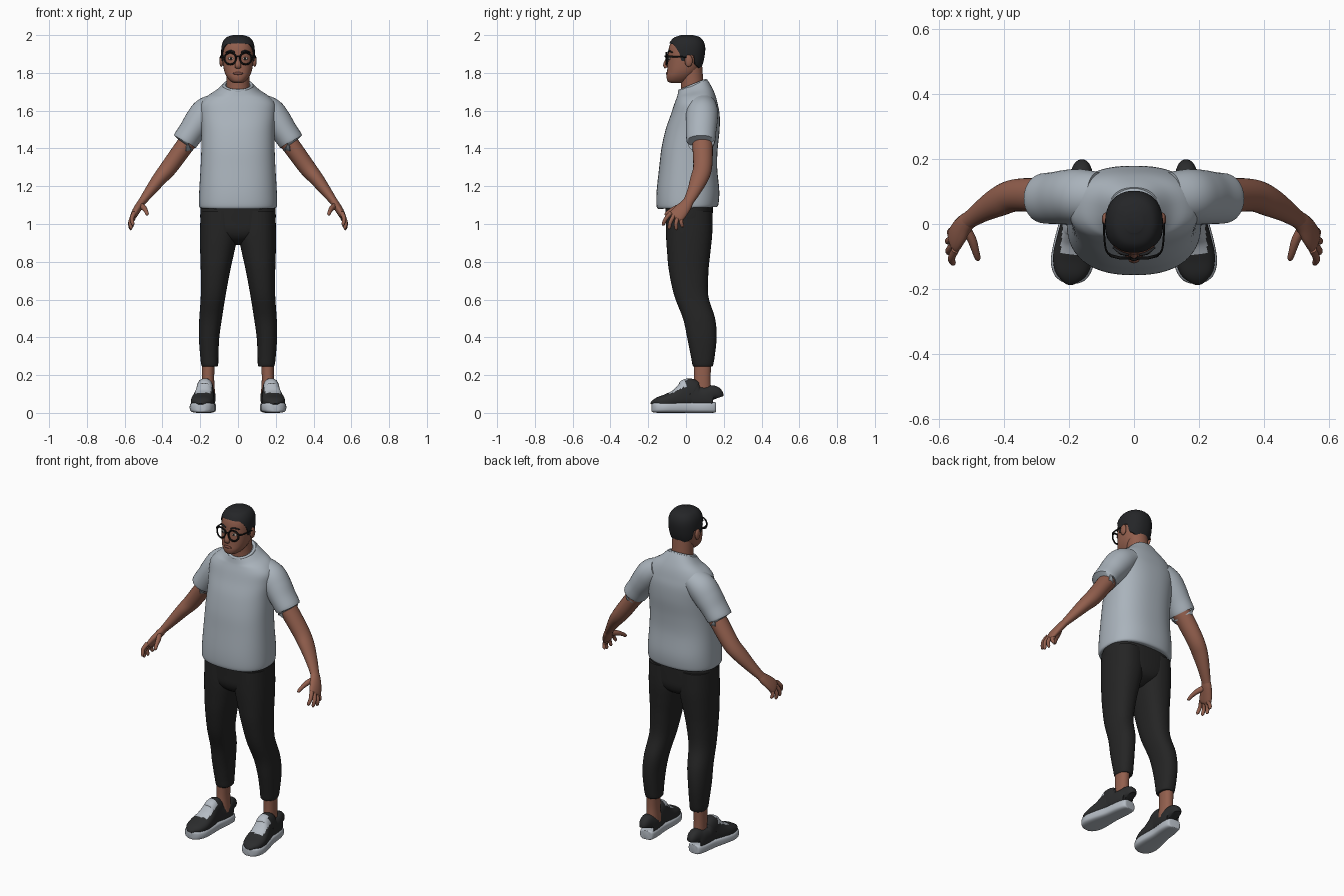
import bpy, bmesh, math
from mathutils import Vector

if "Cube" in bpy.data.objects:
    bpy.data.objects.remove(bpy.data.objects["Cube"])


def material(name, rgb):
    m = bpy.data.materials.new(name)
    m.diffuse_color = (*rgb, 1)
    m.use_nodes = True
    m.node_tree.nodes["Principled BSDF"].inputs["Base Color"].default_value = m.diffuse_color
    return m


SKIN = material("skin", (0.29, 0.115, 0.075))
LIP = material("lip", (0.20, 0.07, 0.05))
SHIRT = material("shirt_grey", (0.40, 0.45, 0.50))
SOLE = material("sole_grey", (0.46, 0.50, 0.55))
PANTS = material("trouser_black", (0.018, 0.018, 0.018))
SHOE = material("shoe_black", (0.024, 0.025, 0.026))
HAIR = material("hair_black", (0.018, 0.019, 0.021))
FRAME = material("frame_black", (0.006, 0.006, 0.006))
WHITE = material("eye_white", (0.55, 0.52, 0.48))


def smooth_rows(rows, n=5):
    """Catmull-Rom interpolation between profile rows."""
    rows = [tuple(r) for r in rows]
    p = [rows[0]] + rows + [rows[-1]]
    out = []
    for i in range(1, len(p) - 2):
        for k in range(n):
            t = k / n
            out.append([0.5 * (2 * b + (c - a) * t + (2 * a - 5 * b + 4 * c - d) * t * t
                               + (3 * b - a - 3 * c + d) * t ** 3)
                        for a, b, c, d in zip(*p[i - 1:i + 3])])
    return out + [list(rows[-1])]


def unit(a, e):
    """Point on a superellipse of exponent e."""
    c, s = math.cos(a), math.sin(a)
    return (math.copysign(abs(c) ** (2 / e), c), math.copysign(abs(s) ** (2 / e), s))


def finish(ob, mat, mirror=False, angle=50):
    me = ob.data
    if not me.materials:
        me.materials.append(mat)
    for f in me.polygons:
        f.use_smooth = True
    me.set_sharp_from_angle(angle=math.radians(angle))
    if mirror:
        ob.modifiers.new("mirror", 'MIRROR')
    return ob


def skin_rings(name, rings, mat, mirror=False, cap=True):
    """Bridge a list of equal-length vertex rings into a closed surface."""
    bm = bmesh.new()
    vs = [[bm.verts.new(p) for p in r] for r in rings]
    for a, b in zip(vs, vs[1:]):
        for i in range(len(a)):
            j = (i + 1) % len(a)
            bm.faces.new((a[i], a[j], b[j], b[i]))
    if cap:
        bm.faces.new(vs[0])
        bm.faces.new(vs[-1])
    bmesh.ops.recalc_face_normals(bm, faces=bm.faces)
    me = bpy.data.meshes.new(name)
    bm.to_mesh(me)
    bm.free()
    ob = bpy.data.objects.new(name, me)
    bpy.context.collection.objects.link(ob)
    return finish(ob, mat, mirror)


def stack(name, rows, mat, mirror=False, e=2.2, seg=40, n=5):
    """Horizontal slices: (z, x_min, x_max, y_front, y_back, tilt)."""
    rings = []
    for z, x0, x1, y0, y1, tilt in smooth_rows(rows, n):
        ring = []
        for i in range(seg):
            u, v = unit(2 * math.pi * i / seg, e)
            dy = v * (y1 - y0) / 2
            ring.append(((x0 + x1) / 2 + u * (x1 - x0) / 2, (y0 + y1) / 2 + dy, z + tilt * dy))
        rings.append(ring)
    return skin_rings(name, rings, mat, mirror)


def tube(name, rows, mat, mirror=False, ref=(0, -1, 0), e=2, seg=20, n=5):
    """Sweep along a path: (x, y, z, radius along ref, radius across)."""
    rows = smooth_rows(rows, n)
    pts = [Vector(r[:3]) for r in rows]
    rings = []
    for i, r in enumerate(rows):
        t = (pts[min(i + 1, len(pts) - 1)] - pts[max(i - 1, 0)]).normalized()
        u = Vector(ref)
        u = (u - t * u.dot(t)).normalized()
        w = t.cross(u)
        rings.append([pts[i] + u * r[3] * c + w * r[4] * s for c, s in
                      (unit(2 * math.pi * k / seg, e) for k in range(seg))])
    return skin_rings(name, rings, mat, mirror)


def ball(name, loc, size, mat, mirror=False):
    bm = bmesh.new()
    bmesh.ops.create_uvsphere(bm, u_segments=20, v_segments=12, radius=1)
    for v in bm.verts:
        v.co = Vector(loc) + Vector(a * b for a, b in zip(v.co, size))
    me = bpy.data.meshes.new(name)
    bm.to_mesh(me)
    bm.free()
    ob = bpy.data.objects.new(name, me)
    bpy.context.collection.objects.link(ob)
    return finish(ob, mat, mirror)


def sym(rows):
    return [(z, -w, w, a, b, t) for z, w, a, b, t in rows]


# Shirt body, collar and sleeves
stack("shirt_body", sym([
    (1.085, .185, -.135, .15, .03), (1.087, .202, -.15, .165, .03), (1.11, .207, -.157, .173, .02),
    (1.18, .205, -.155, .176, 0), (1.3, .198, -.142, .165, 0), (1.4, .194, -.13, .168, 0),
    (1.5, .194, -.108, .178, 0), (1.58, .2, -.08, .178, 0), (1.635, .197, -.062, .168, 0),
    (1.675, .165, -.05, .155, .08), (1.705, .115, -.045, .135, .25),
    (1.735, .078, -.04, .112, .4)]), SHIRT, e=2.4, seg=56)
bpy.ops.mesh.primitive_torus_add(major_radius=.073, minor_radius=.009, major_segments=40,
                                 minor_segments=10, location=(0, .035, 1.732),
                                 rotation=(math.radians(22), 0, 0))
bpy.context.object.name = "shirt_collar"
finish(bpy.context.object, SHIRT)
tube("sleeve", [(.11, .085, 1.63, .075, .065), (.165, .085, 1.592, .084, .08),
                (.205, .083, 1.545, .084, .078), (.245, .08, 1.49, .08, .07),
                (.278, .079, 1.443, .077, .068), (.281, .079, 1.438, .072, .063)],
     SHIRT, True, seg=32)

# Trousers
stack("trouser_hips", sym([
    (.89, .03, -.03, .06, 0), (.92, .10, -.08, .115, 0), (.96, .175, -.103, .137, 0),
    (1.02, .199, -.107, .141, 0), (1.12, .196, -.11, .142, 0)]), PANTS, e=2.5)
stack("trouser_leg", [
    (.247, .12, .18, .05, .13, 0), (.25, .106, .193, .036, .142, 0), (.3, .104, .2, .026, .152, 0),
    (.4, .099, .207, .006, .162, 0), (.5, .085, .205, -.016, .154, 0),
    (.62, .066, .197, -.062, .118, 0), (.75, .042, .197, -.09, .119, 0),
    (.85, .02, .2, -.1, .129, 0), (.95, .001, .201, -.106, .139, 0),
    (1.07, .002, .198, -.106, .14, 0)], PANTS, True, e=2.3)
stack("ankle", [(.09, .12, .192, .035, .135, 0), (.18, .126, .191, .042, .13, 0),
                (.28, .122, .19, .04, .135, 0)], SKIN, True)


# Shoes: the centre line turns outward towards the toe
def foot_x(y):
    return .160 + .037 * (.15 - y) / .33


tube("shoe_sole", [(foot_x(y), y, .029, w, h) for y, w, h in [
    (.157, .02, .022), (.15, .04, .028), (.10, .05, .029), (.02, .052, .029), (-.06, .063, .029),
    (-.12, .066, .029), (-.16, .052, .028), (-.178, .03, .024), (-.182, .012, .018)]],
     SOLE, True, ref=(1, 0, 0), e=3.5, seg=32)
upper = tube("shoe_upper", [(foot_x(y), y, (top + .025) / 2, w, (top - .025) / 2)
                            for y, w, top in [
    (.150, .022, .12), (.142, .038, .145), (.11, .046, .138), (.06, .047, .142), (.03, .046, .168),
    (.015, .046, .183), (-.01, .049, .158), (-.05, .056, .125), (-.10, .061, .101),
    (-.145, .052, .084), (-.168, .032, .068), (-.174, .012, .055)]],
             SHOE, True, ref=(1, 0, 0), e=2.5, seg=48, n=7)
upper.data.materials.append(SOLE)
for f in upper.data.polygons:
    c = f.center
    side = abs(c.x - foot_x(c.y))
    if -.092 < c.y < .0 and side < .041 and f.normal.z > .25:
        f.material_index = 1

# Arms and hands
tube("arm", [(.235, .083, 1.475, .055, .05), (.285, .088, 1.41, .054, .048),
             (.365, .088, 1.3, .05, .045), (.415, .07, 1.24, .047, .038),
             (.465, .042, 1.175, .036, .029), (.505, .014, 1.122, .028, .021),
             (.522, 0, 1.1, .028, .019)], SKIN, True, seg=24)
tube("palm", [(.5, .018, 1.13, .025, .019), (.52, 0, 1.1, .033, .021),
              (.54, -.028, 1.068, .041, .02), (.555, -.052, 1.04, .041, .016),
              (.56, -.06, 1.03, .03, .008)], SKIN, True, seg=20)
for name, base, tip in [("index", (.55, -.08, 1.058), (.558, -.125, .993)),
                        ("middle", (.556, -.064, 1.044), (.568, -.092, .973)),
                        ("ring", (.557, -.044, 1.035), (.57, -.053, .968)),
                        ("little", (.553, -.025, 1.03), (.562, -.018, .982))]:
    a, b = Vector(base), Vector(tip)
    mid = (a + b) / 2 + Vector((.008, -.004, .003))
    tube(name + "_finger", [(*a, .012, .013), (*mid, .0105, .011),
                            (*(b + (a - b) * .12), .009, .009), (*b, .003, .003)],
         SKIN, True, seg=10, n=4)
tube("thumb", [(.518, -.012, 1.098, .018, .015), (.498, -.05, 1.085, .015, .014),
               (.487, -.085, 1.068, .011, .011), (.481, -.105, 1.053, .009, .009),
               (.479, -.112, 1.047, .003, .003)], SKIN, True, ref=(0, 0, 1), seg=12, n=4)

# Neck and head
tube("neck", [(0, .04, 1.66, .066, .068), (0, .034, 1.73, .06, .061),
              (0, .026, 1.83, .06, .06)], SKIN, seg=32)
HEAD = sym([
    (1.747, .022, -.08, -.02, 0), (1.756, .04, -.097, .01, 0), (1.78, .06, -.103, .04, 0),
    (1.81, .073, -.1, .066, 0), (1.85, .08, -.097, .084, 0), (1.89, .083, -.095, .093, 0),
    (1.93, .082, -.091, .096, 0), (1.96, .074, -.08, .088, 0), (1.982, .055, -.058, .068, 0),
    (1.992, .022, -.022, .032, 0)])
stack("head", HEAD, SKIN, e=2.25, seg=48)

# Hair: each column climbs from its own hairline to the crown
PROFILE = smooth_rows(HEAD, 8)
HAIRLINE = [(0, 1.957), (42, 1.953), (58, 1.935), (72, 1.905), (80, 1.862), (92, 1.862),
            (97, 1.895), (112, 1.893), (122, 1.845), (150, 1.825), (180, 1.82)]


def hairline(a):
    for (a0, z0), (a1, z1) in zip(HAIRLINE, HAIRLINE[1:]):
        if a <= a1:
            return z0 + (z1 - z0) * (a - a0) / (a1 - a0)
    return HAIRLINE[-1][1]


def head_slice(z):
    for p, q in zip(PROFILE, PROFILE[1:]):
        if z <= q[0]:
            t = (z - p[0]) / (q[0] - p[0])
            return [u + (v - u) * t for u, v in zip(p, q)]
    return PROFILE[-1]


rings = []
for k in range(22):
    t = max(0, k - 1) / 20
    off = -.004 if k == 0 else .006
    ring = []
    for i in range(80):
        a = 2 * math.pi * i / 80
        u, v = unit(a, 2.25)
        deg = abs(math.degrees(math.atan2(math.cos(a), -math.sin(a))))
        z = hairline(deg)
        z += (1.992 - z) * (1 - (1 - t) ** 1.6)
        s = head_slice(z)
        ring.append((u * (s[2] + off), (s[3] + s[4]) / 2 + v * ((s[4] - s[3]) / 2 + off),
                     z + .008 * t))
    rings.append(ring)
skin_rings("hair", rings, HAIR)

# Face details
ball("ear", (.088, .014, 1.864), (.011, .021, .032), SKIN, True)
tube("nose", [(0, -.088, 1.895, .007, .009), (0, -.1, 1.865, .012, .011),
              (0, -.109, 1.84, .012, .017), (0, -.104, 1.827, .008, .015)], SKIN, seg=16)
ball("mouth", (0, -.1, 1.797), (.026, .007, .0075), LIP)
ball("eye", (.037, -.088, 1.876), (.015, .006, .0075), WHITE, True)
ball("pupil", (.037, -.0925, 1.876), (.006, .003, .006), FRAME, True)
tube("eyebrow", [(.016, -.094, 1.909, .004, .004), (.04, -.089, 1.916, .005, .005),
                 (.064, -.072, 1.908, .003, .003)], HAIR, True, ref=(0, 0, 1), seg=8)

# Glasses
bpy.ops.mesh.primitive_torus_add(major_radius=.031, minor_radius=.0048, major_segments=32,
                                 minor_segments=8, rotation=(math.pi / 2, 0, 0))
rim = bpy.context.object
rim.name = "glasses_rim"
rim.data.transform(rim.matrix_basis)
rim.matrix_basis.identity()
for v in rim.data.vertices:
    v.co += Vector((.041, -.105 + .25 * max(0, v.co.x), 1.876))
finish(rim, FRAME, True)
tube("glasses_bridge", [(-.013, -.106, 1.884, .004, .004), (0, -.11, 1.888, .004, .004),
                        (.013, -.106, 1.884, .004, .004)], FRAME, ref=(0, 0, 1), seg=8)
tube("glasses_temple", [(.07, -.097, 1.886, .005, .004), (.086, -.08, 1.886, .005, .003),
                        (.092, -.03, 1.885, .004, .003), (.092, .015, 1.882, .004, .003)],
     FRAME, True, ref=(0, 0, 1), seg=8)
